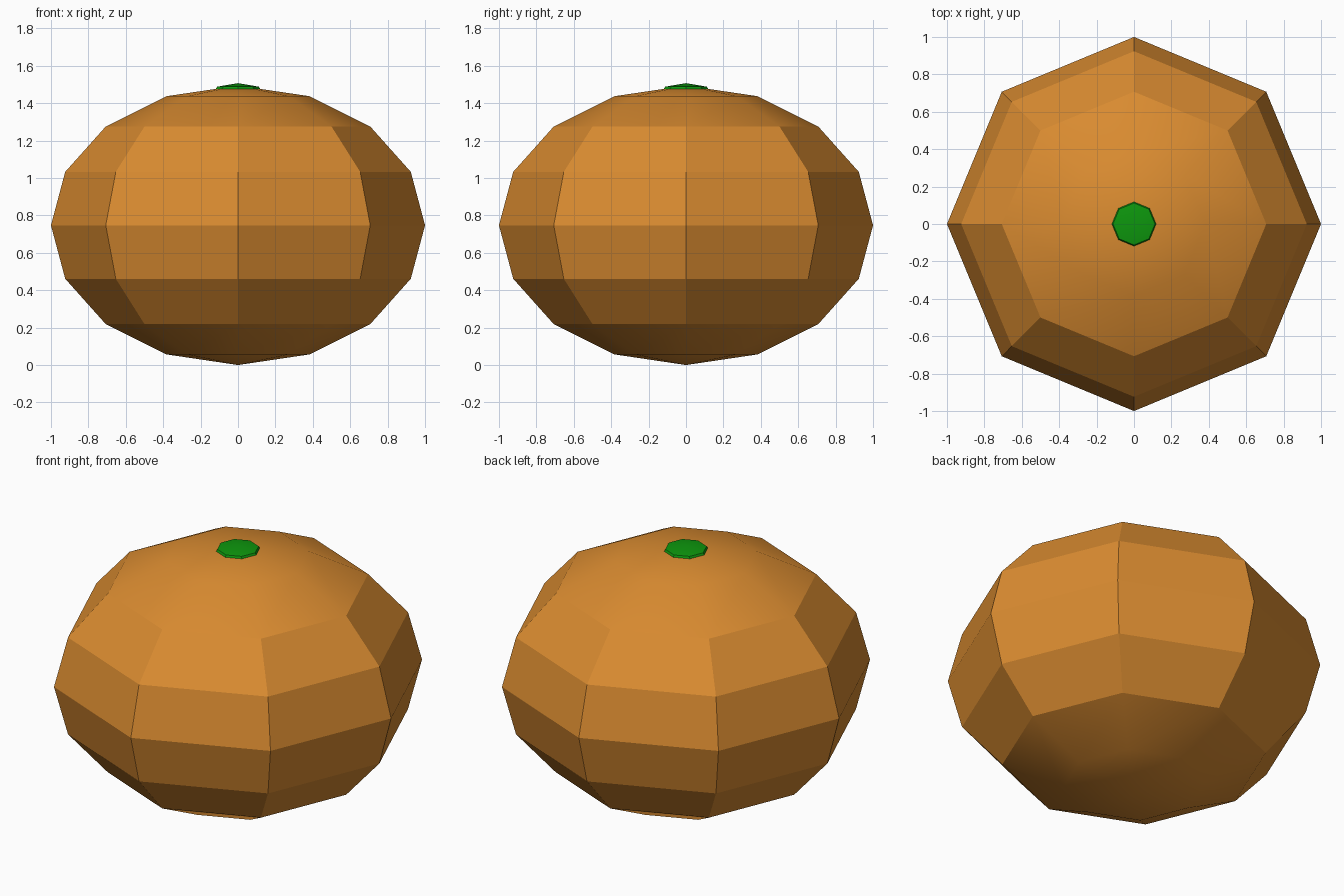
import bpy
import bmesh
import math

default = bpy.data.objects.get("Cube")
if default:
    bpy.data.objects.remove(default, do_unlink=True)

SIDES = 8


def material(name, rgb):
    mat = bpy.data.materials.new(name)
    mat.use_nodes = True
    colour = (*rgb, 1.0)
    mat.diffuse_color = colour
    mat.node_tree.nodes["Principled BSDF"].inputs["Base Color"].default_value = colour
    return mat


def add_object(name, bm, mat, smooth_angle):
    bmesh.ops.recalc_face_normals(bm, faces=bm.faces[:])
    mesh = bpy.data.meshes.new(name)
    bm.to_mesh(mesh)
    bm.free()
    mesh.materials.append(mat)
    obj = bpy.data.objects.new(name, mesh)
    bpy.context.collection.objects.link(obj)
    bpy.ops.object.select_all(action="DESELECT")
    obj.select_set(True)
    bpy.context.view_layer.objects.active = obj
    bpy.ops.object.shade_smooth_by_angle(angle=math.radians(smooth_angle))
    return obj


def lathe(profile):
    """Spin a profile of (radius, height) points around the z axis."""
    bm = bmesh.new()
    verts = [bm.verts.new((r, 0, z)) for r, z in profile]
    edges = [bm.edges.new(pair) for pair in zip(verts, verts[1:])]
    bmesh.ops.spin(bm, geom=verts + edges, cent=(0, 0, 0), axis=(0, 0, 1),
                   angle=math.tau, steps=SIDES, use_duplicate=False)
    bmesh.ops.remove_doubles(bm, verts=bm.verts[:], dist=0.0005)
    return bm


orange = material("orange skin", (0.70, 0.26, 0.03))
green = material("green stem", (0.004, 0.31, 0.004))

# Squashed faceted body, soft only around the flat poles
half_height = 0.747
body_profile = []
for i in range(SIDES + 1):
    a = math.pi * (i / SIDES - 0.5)
    body_profile.append((math.cos(a), half_height * (1 + math.sin(a))))
add_object("pumpkin_body", lathe(body_profile), orange, 21.5)

# Short stem with a bevelled rim and a low pointed cap
stem_profile = [(0, 1.44), (0.115, 1.44), (0.123, 1.468), (0.112, 1.488), (0, 1.507)]
add_object("stem", lathe(stem_profile), green, 21.5)
